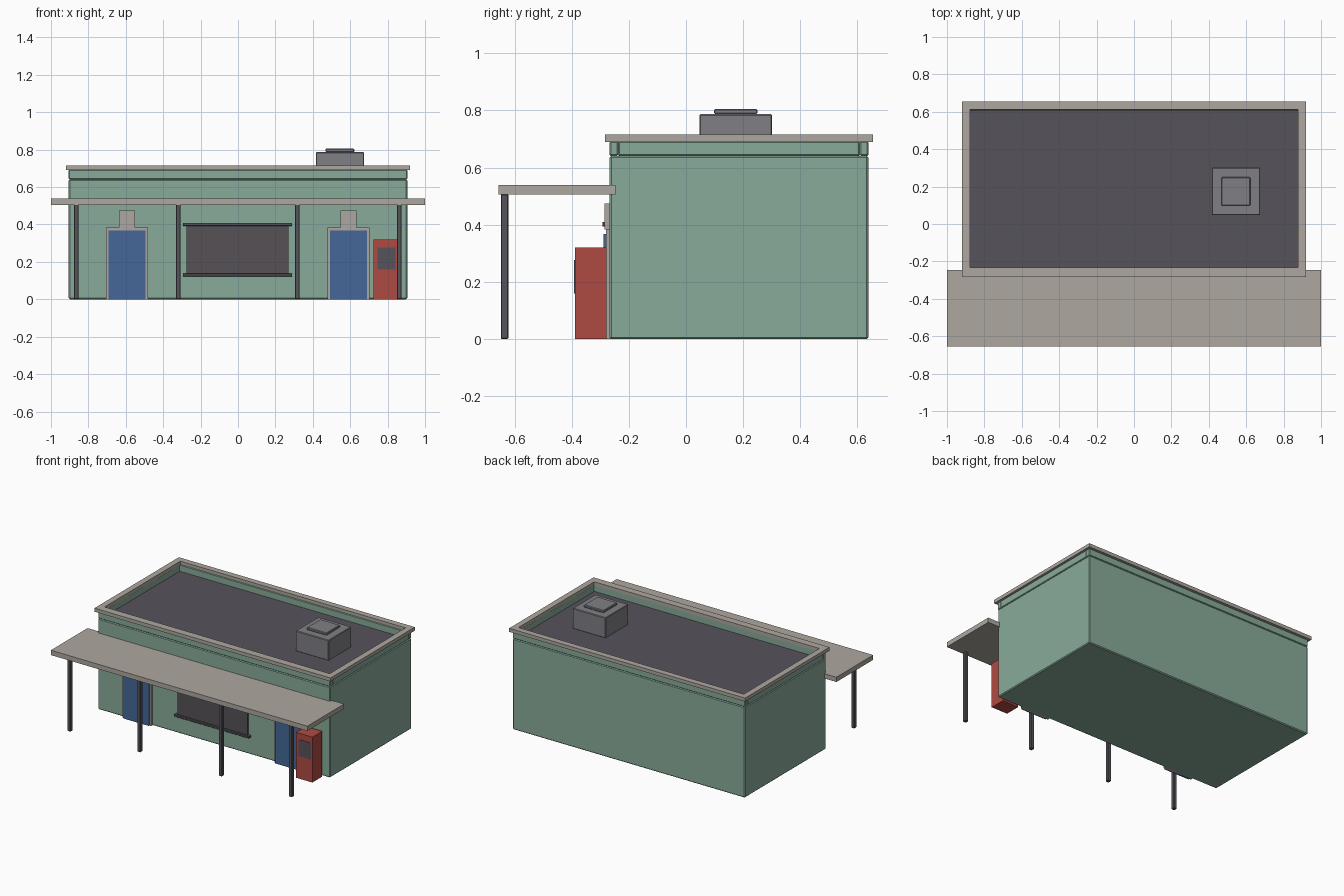
import bpy
import bmesh

cube = bpy.data.objects.get("Cube")
if cube:
    bpy.data.objects.remove(cube, do_unlink=True)


def material(name, colour):
    m = bpy.data.materials.new(name)
    m.use_nodes = True
    m.diffuse_color = (*colour, 1)
    m.node_tree.nodes["Principled BSDF"].inputs["Base Color"].default_value = (*colour, 1)
    return m


green = material("green plaster", (0.25, 0.41, 0.325))
stone = material("pale concrete", (0.42, 0.39, 0.345))
dark = material("dark grey", (0.093, 0.088, 0.105))
shutter_grey = material("shutter grey", (0.092, 0.083, 0.093))
metal = material("vent grey", (0.216, 0.212, 0.235))
blue = material("door blue", (0.058, 0.136, 0.319))
red = material("machine red", (0.43, 0.069, 0.055))


def box(name, x, y, z, mat, bevel=0):
    """Box from (min, max) ranges on each axis, with an optional edge chamfer."""
    bm = bmesh.new()
    bmesh.ops.create_cube(bm, size=1)
    for v in bm.verts:
        v.co = [(r[0] + r[1]) / 2 + c * (r[1] - r[0]) for c, r in zip(v.co, (x, y, z))]
    mesh = bpy.data.meshes.new(name)
    bm.to_mesh(mesh)
    bm.free()
    mesh.materials.append(mat)
    obj = bpy.data.objects.new(name, mesh)
    bpy.context.collection.objects.link(obj)
    if bevel:
        mod = obj.modifiers.new("chamfer", "BEVEL")
        mod.width = bevel
        mod.segments = 1
    return obj


def ring(name, x, y, z, inner_x, inner_y, mat, bevel=0):
    """Rectangular frame: full-width front and back, sides fitted between."""
    box(name + "_front", (-x, x), (y[0], inner_y[0]), z, mat, bevel)
    box(name + "_back", (-x, x), (inner_y[1], y[1]), z, mat, bevel)
    box(name + "_left", (inner_x, x), inner_y, z, mat, bevel)
    box(name + "_right", (-x, -inner_x), inner_y, z, mat, bevel)


# Building shell and roof
WALL = -0.267
box("building_body", (-0.905, 0.905), (WALL, 0.638), (0, 0.641), green, 0.006)
box("roof_surface", (-0.88, 0.88), (-0.237, 0.608), (0.638, 0.645), dark)
ring("parapet", 0.905, (WALL, 0.638), (0.641, 0.692), 0.88, (-0.237, 0.608), green, 0.004)
ring("coping", 0.92, (-0.284, 0.655), (0.69, 0.715), 0.878, (-0.232, 0.612), stone)

# Roof vent
box("roof_vent", (0.416, 0.674), (0.047, 0.301), (0.643, 0.787), metal, 0.004)
box("roof_vent_cap", (0.467, 0.622), (0.098, 0.25), (0.787, 0.805), metal, 0.004)

# Canopy and its posts
box("canopy", (-1, 1), (-0.656, -0.247), (0.505, 0.539), stone)
for i, px in enumerate((-0.865, -0.32, 0.316, 0.862)):
    box(f"canopy_post_{i + 1}", (px - 0.0125, px + 0.0125), (-0.648, -0.622),
        (0, 0.507), dark, 0.003)

# Doors with surrounds and panels above
for side, cx in (("right", -0.593), ("left", 0.591)):
    box(f"{side}_door_surround", (cx - 0.112, cx + 0.112), (-0.28, WALL + 0.01), (0, 0.383), stone)
    box(f"{side}_door", (cx - 0.099, cx + 0.099), (-0.288, -0.27), (0, 0.367), blue)
    box(f"{side}_door_panel", (cx - 0.043, cx + 0.043), (-0.285, WALL + 0.01), (0.383, 0.475), stone)

# Shuttered window
box("window_shutter", (-0.275, 0.27), (-0.279, WALL + 0.01), (0.13, 0.4), shutter_grey)
for name, z in (("window_sill", (0.122, 0.137)), ("window_head", (0.393, 0.409))):
    box(name, (-0.295, 0.29), (-0.293, WALL + 0.01), z, dark, 0.002)

# Vending machine
box("vending_machine", (0.725, 0.852), (-0.389, -0.279), (0, 0.32), red)
box("vending_machine_screen", (0.745, 0.842), (-0.392, -0.385), (0.16, 0.276), dark)
